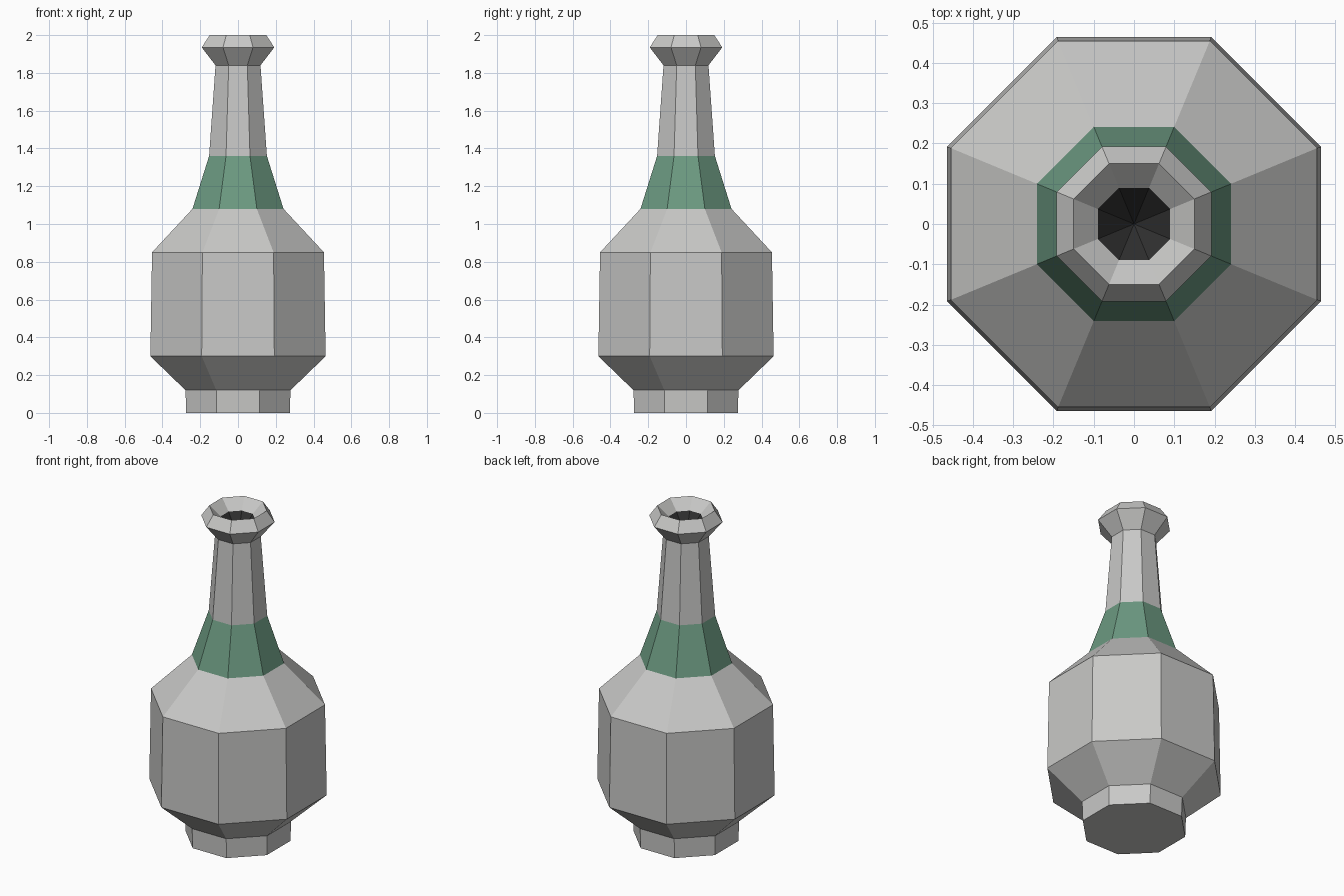
import bpy, bmesh, math

if "Cube" in bpy.data.objects:
    bpy.data.objects.remove(bpy.data.objects["Cube"])

SIDES = 8


def material(name, rgb):
    m = bpy.data.materials.new(name)
    m.diffuse_color = (*rgb, 1.0)
    m.use_nodes = True
    m.node_tree.nodes["Principled BSDF"].inputs["Base Color"].default_value = m.diffuse_color
    return m


grey = material("stone grey", (0.58, 0.58, 0.57))
green = material("label green", (0.15, 0.32, 0.22))
dark = material("dark interior", (0.03, 0.03, 0.03))

# Profile from foot to mouth: (flat-to-centre distance, height)
profile = [
    (0.274, 0.0), (0.278, 0.12),      # foot
    (0.464, 0.30), (0.455, 0.85),     # belly
    (0.241, 1.08), (0.153, 1.36),     # shoulder, green band
    (0.119, 1.84),                    # neck
    (0.192, 1.935), (0.15, 2.0),      # lip
    (0.09, 1.94),                     # mouth funnel
]
BAND, HOLE_DEPTH = 4, 1.82


def ring(bm, apothem, z):
    r = apothem / math.cos(math.pi / SIDES)
    angles = [(i + 0.5) * 2 * math.pi / SIDES for i in range(SIDES)]
    return [bm.verts.new((r * math.cos(a), r * math.sin(a), z)) for a in angles]


bm = bmesh.new()
rings = [ring(bm, r, z) for r, z in profile]

# Underside
bm.faces.new(rings[0][::-1])

# Walls, with the band above the shoulder in green
for k in range(len(rings) - 1):
    lo, hi = rings[k], rings[k + 1]
    for i in range(SIDES):
        j = (i + 1) % SIDES
        f = bm.faces.new((lo[i], lo[j], hi[j], hi[i]))
        f.material_index = 1 if k == BAND else 0

# Dark pointed hole inside the mouth
tip = bm.verts.new((0, 0, HOLE_DEPTH))
for i in range(SIDES):
    f = bm.faces.new((rings[-1][i], rings[-1][(i + 1) % SIDES], tip))
    f.material_index = 2

bmesh.ops.recalc_face_normals(bm, faces=bm.faces)
mesh = bpy.data.meshes.new("bottle")
bm.to_mesh(mesh)
bm.free()
for m in (grey, green, dark):
    mesh.materials.append(m)
bottle = bpy.data.objects.new("bottle", mesh)
bpy.context.collection.objects.link(bottle)
